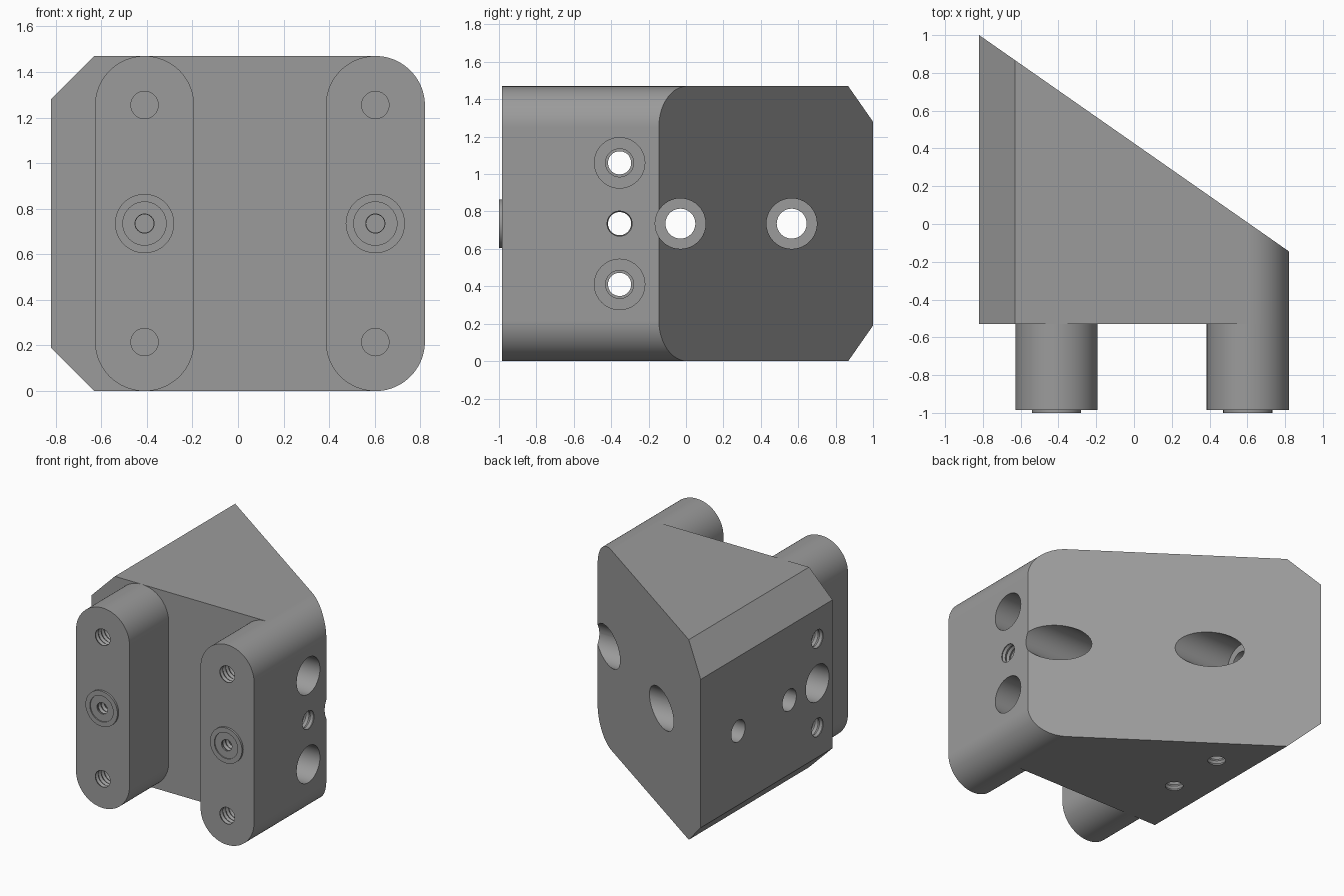
import bpy
import bmesh
from math import cos, sin, pi, radians
from mathutils import Matrix, Vector

if "Cube" in bpy.data.objects:
    bpy.data.objects.remove(bpy.data.objects["Cube"])

H, HALF, R = 1.47, 0.82, 0.2175      # height, half width, corner radius
CHAMFER = 0.19
BACK, STEP, FRONT = 1.0, -0.53, -0.985
MID = H / 2
LEG_X = (-0.41, HALF - R)

grey = bpy.data.materials.new("machined grey")
grey.use_nodes = True
grey.diffuse_color = (0.33, 0.33, 0.33, 1)
grey.node_tree.nodes["Principled BSDF"].inputs["Base Color"].default_value = grey.diffuse_color


def make_object(name, bm):
    bmesh.ops.recalc_face_normals(bm, faces=bm.faces)
    mesh = bpy.data.meshes.new(name)
    bm.to_mesh(mesh)
    bm.free()
    mesh.materials.append(grey)
    obj = bpy.data.objects.new(name, mesh)
    bpy.context.collection.objects.link(obj)
    return obj


def arc(cx, cz, start, end, steps=20):
    angles = [radians(start + (end - start) * i / steps) for i in range(steps + 1)]
    return [(cx + R * cos(a), cz + R * sin(a)) for a in angles]


def extrude(outline, y0, y1):
    bm = bmesh.new()
    face = bm.faces.new([bm.verts.new((x, y0, z)) for x, z in outline])
    out = bmesh.ops.extrude_face_region(bm, geom=[face])["geom"]
    verts = [v for v in out if isinstance(v, bmesh.types.BMVert)]
    bmesh.ops.translate(bm, verts=verts, vec=(0, y1 - y0, 0))
    return bm


def lathe(bm, profile, start, direction, sides=40):
    """Closed turned solid from (distance, radius) pairs along a direction."""
    turn = Vector((0, 0, 1)).rotation_difference(Vector(direction)).to_matrix().to_4x4()
    place = Matrix.Translation(start) @ turn
    rings = []
    for d, r in profile:
        rings.append([bm.verts.new(place @ Vector((r * cos(2 * pi * i / sides),
                                                   r * sin(2 * pi * i / sides), d)))
                      for i in range(sides)])
    for a, b in zip(rings, rings[1:]):
        for i in range(sides):
            j = (i + 1) % sides
            bm.faces.new((a[i], a[j], b[j], b[i]))
    bm.faces.new(rings[0])
    bm.faces.new(rings[-1])


def thread(d0, d1, r, pitch=0.034):
    """Zigzag profile of a tapped hole."""
    count = int((d1 - d0) / pitch) * 2
    return [(d0 + (d1 - d0) * i / count, r + (0.01 if i % 2 else 0)) for i in range(count + 1)]


def cut(obj, bm):
    cutter = make_object("cutter", bm)
    cutter.hide_render = True
    mod = obj.modifiers.new("holes", "BOOLEAN")
    mod.operation, mod.solver, mod.object = "DIFFERENCE", "EXACT", cutter
    bpy.context.view_layer.objects.active = obj
    bpy.ops.object.modifier_apply(modifier=mod.name)
    bpy.data.objects.remove(cutter)


def finish(obj):
    bpy.ops.object.select_all(action="DESELECT")
    obj.select_set(True)
    bpy.context.view_layer.objects.active = obj
    bpy.ops.object.shade_smooth_by_angle(angle=radians(30))
    mod = obj.modifiers.new("clean shading", "WEIGHTED_NORMAL")
    mod.keep_sharp = True


# Wedge body: chamfered on one side, rounded on the other, sliced at a slant
outline = [(-HALF, H - CHAMFER), (-HALF, CHAMFER), (-HALF + CHAMFER, 0)]
outline += arc(HALF - R, R, -90, 0) + arc(HALF - R, H - R, 0, 90)
outline += [(-HALF + CHAMFER, H)]
bm = extrude(outline, STEP, BACK + 0.3)
slant_run = Vector((2 * HALF, -1.145, 0))
cut_result = bmesh.ops.bisect_plane(
    bm, geom=bm.verts[:] + bm.edges[:] + bm.faces[:], plane_co=(-HALF, BACK, 0),
    plane_no=(-slant_run.y, slant_run.x, 0), clear_outer=True)
rim = [e for e in cut_result["geom_cut"] if isinstance(e, bmesh.types.BMEdge)]
bmesh.ops.contextual_create(bm, geom=rim)
body = make_object("wedge_body", bm)

# Body holes: stepped bolts crossing side to side
holes = bmesh.new()
bolt = [(0, 0.135), (0.36, 0.135), (0.36, 0.075), (1.3, 0.075)] + thread(1.3, 1.8, 0.062)
for side, z in ((1, MID + 0.325), (1, MID - 0.325), (-1, MID)):
    lathe(holes, bolt, (side * 0.9, -0.355, z), (-side, 0, 0))

# Counterbored holes entering through the slanted face
for y in (0.565, -0.03):
    lathe(holes, [(0, 0.135), (1.37, 0.135), (1.37, 0.08), (1.8, 0.08)],
          (0.9, y, MID), (-1, 0, 0))

# Tapped holes underneath
for y in (0.41, -0.04):
    lathe(holes, thread(-0.034, 0.34, 0.06), (-0.39, y, 0), (0, 0, 1))
cut(body, holes)
finish(body)

# Rounded legs with tapped holes and a raised locating ring
for side, x in zip(("right", "left"), LEG_X):
    leg = make_object(side + "_leg", extrude(
        arc(x, R, -180, 0, 40) + arc(x, H - R, 0, 180, 40), FRONT, STEP))
    holes = bmesh.new()
    for z in (MID - 0.52, MID + 0.52):
        lathe(holes, thread(-0.034, 0.34, 0.06), (x, FRONT, z), (0, 1, 0))
    lathe(holes, thread(-0.034, 0.25, 0.04), (x, FRONT, MID), (0, 1, 0))
    cut(leg, holes)
    finish(leg)

    ring = bmesh.new()
    lathe(ring, [(0, 0.13), (0.015, 0.13)], (x, FRONT, MID), (0, -1, 0))
    boss = make_object(side + "_locating_ring", ring)
    bore = bmesh.new()
    lathe(bore, [(-0.01, 0.042), (0.007, 0.042), (0.007, 0.095), (0.03, 0.095)],
          (x, FRONT, MID), (0, -1, 0))
    cut(boss, bore)
    finish(boss)
